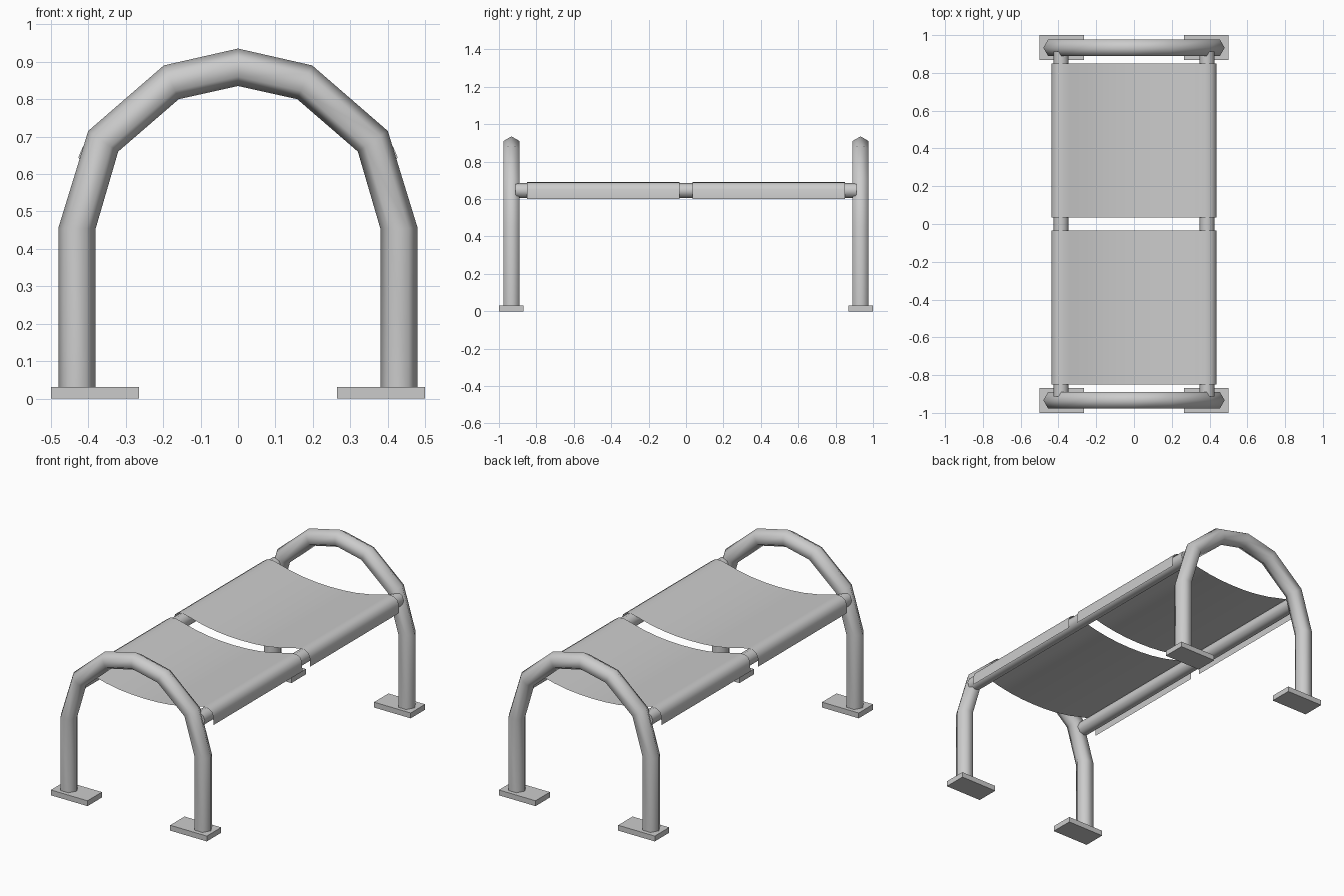
import bpy, math

if "Cube" in bpy.data.objects:
    bpy.data.objects.remove(bpy.data.objects["Cube"])

def make_mesh(name, verts, faces, smooth=None):
    mesh = bpy.data.meshes.new(name)
    mesh.from_pydata(verts, [], faces)
    mesh.update()
    obj = bpy.data.objects.new(name, mesh)
    bpy.context.collection.objects.link(obj)
    if smooth:
        bpy.ops.object.select_all(action='DESELECT')
        obj.select_set(True)
        bpy.context.view_layer.objects.active = obj
        bpy.ops.object.shade_smooth_by_angle(angle=math.radians(smooth))
    return obj

def loft(name, rings, smooth):
    # Skin closed rings into a capped tube
    n = len(rings[0])
    verts = [v for ring in rings for v in ring]
    faces = []
    for r in range(len(rings) - 1):
        for i in range(n):
            j = (i + 1) % n
            faces.append((r*n + i, r*n + j, (r+1)*n + j, (r+1)*n + i))
    faces.append(tuple(reversed(range(n))))
    faces.append(tuple(range((len(rings) - 1)*n, len(rings)*n)))
    return make_mesh(name, verts, faces, smooth)

def box(name, lo, hi):
    ring = lambda z: [(lo[0], lo[1], z), (hi[0], lo[1], z), (hi[0], hi[1], z), (lo[0], hi[1], z)]
    return loft(name, [ring(lo[2]), ring(hi[2])], None)

# Arch outline: (outer x, outer z, inner x, inner z), right half from foot to crown
half = [(0.48, 0.02, 0.38, 0.02), (0.48, 0.455, 0.38, 0.455),
        (0.40, 0.715, 0.32, 0.66), (0.198, 0.89, 0.158, 0.80)]
arch = half + [(0, 0.935, 0, 0.835)] + [(-a, b, -c, d) for a, b, c, d in reversed(half)]

for end, sy in (("front", -1), ("back", 1)):
    # Six-sided bent tube at each end
    rings = []
    for ox, oz, ix, iz in arch:
        ring = []
        for k in range(6):
            a = math.tau * k / 6
            t = (1 + math.cos(a)) / 2
            ring.append((ix + (ox - ix)*t, sy*0.933 - 0.05*math.sin(a), iz + (oz - iz)*t))
        rings.append(ring)
    loft(end + "_arch", rings, 65)

    # Foot plates
    ys = sorted((sy*0.868, sy*1.0))
    for side, sx in (("left", -1), ("right", 1)):
        xs = sorted((sx*0.265, sx*0.5))
        box(f"{end}_{side}_foot", (xs[0], ys[0], 0), (xs[1], ys[1], 0.031))

# Side rails
for side, sx in (("left", -1), ("right", 1)):
    rings = [[(sx*0.386 + 0.04*math.cos(math.tau*k/8), y, 0.645 + 0.04*math.sin(math.tau*k/8))
              for k in range(8)] for y in (0.912, -0.912)]
    loft(side + "_rail", rings, 60)

# Sling seats: thin sheets sagging between the rails and folded down outside them
side_profile = [(0.08, 0.637), (0.16, 0.644), (0.25, 0.659), (0.34, 0.682), (0.375, 0.69),
                (0.405, 0.688), (0.427, 0.674), (0.436, 0.65), (0.437, 0.60)]
profile = [(-x, z) for x, z in reversed(side_profile)] + [(0, 0.635)] + side_profile
n = len(profile)
for end, y0, y1 in (("front", -0.85, -0.035), ("back", 0.035, 0.85)):
    verts = [(x, y, z) for y in (y0, y1) for x, z in profile]
    make_mesh(end + "_seat", verts, [(i, i+1, n+i+1, n+i) for i in range(n-1)], 60)
